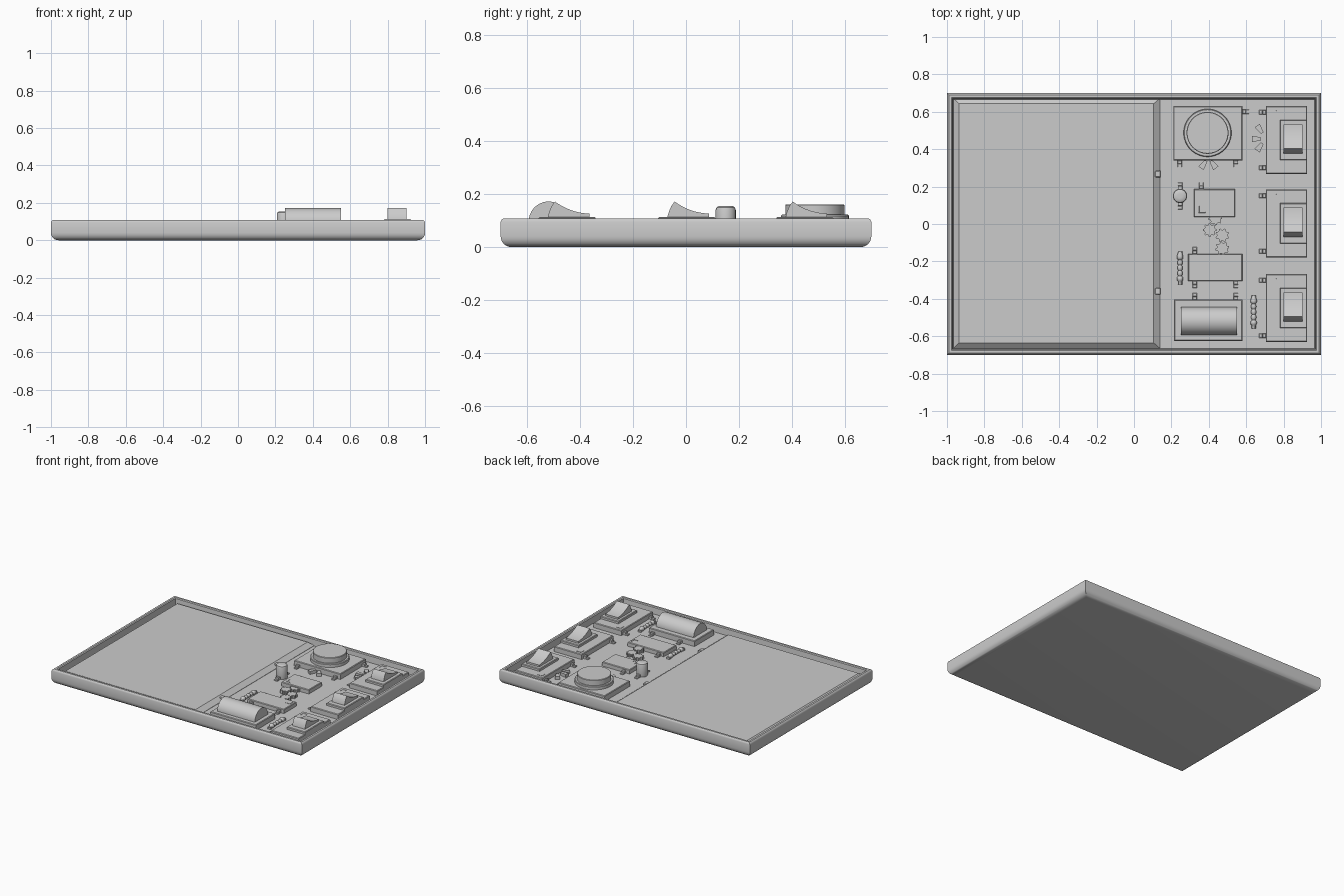
import bpy, bmesh, math
from mathutils import Matrix, Vector

if "Cube" in bpy.data.objects:
    bpy.data.objects.remove(bpy.data.objects["Cube"])

FLOOR = 0.058


def finish(name, bm, smooth=None):
    bmesh.ops.recalc_face_normals(bm, faces=bm.faces)
    me = bpy.data.meshes.new(name)
    bm.to_mesh(me)
    bm.free()
    ob = bpy.data.objects.new(name, me)
    bpy.context.collection.objects.link(ob)
    if smooth:
        bpy.ops.object.select_all(action='DESELECT')
        ob.select_set(True)
        bpy.context.view_layer.objects.active = ob
        bpy.ops.object.shade_smooth_by_angle(angle=math.radians(smooth))
    return ob


def loft(name, rings, smooth=None):
    """Skin a stack of point rings and cap both ends."""
    bm = bmesh.new()
    loops = [[bm.verts.new(p) for p in r] for r in rings]
    for a, b in zip(loops, loops[1:]):
        n = len(a)
        for i in range(n):
            bm.faces.new((a[i], a[(i + 1) % n], b[(i + 1) % n], b[i]))
    bm.faces.new(loops[0])
    bm.faces.new(loops[-1])
    return finish(name, bm, smooth)


def rect(x0, x1, y0, y1, z):
    return [(x0, y0, z), (x1, y0, z), (x1, y1, z), (x0, y1, z)]


def box(name, x0, x1, y0, y1, z0, z1, c=0.004):
    return loft(name, [rect(x0, x1, y0, y1, z0), rect(x0, x1, y0, y1, z1 - c),
                       rect(x0 + c, x1 - c, y0 + c, y1 - c, z1)])


def turned(name, x, y, profile, n=40):
    """Lathe (radius, z) points around a vertical axis."""
    return loft(name, [[(x + r * math.cos(2 * math.pi * i / n), y + r * math.sin(2 * math.pi * i / n), z)
                        for i in range(n)] for r, z in profile], 35)


def extrude_x(name, x0, x1, yz, smooth=35):
    return loft(name, [[(x, y, z) for y, z in yz] for x in (x0, x1)], smooth)


def leg(x, y, dx, dy):
    """Bent terminal: a high stub out of the module and a low foot."""
    w, l = 0.012, 0.018
    for k, top in ((0, 0.078), (1, 0.066)):
        cx, cy = x + dx * l * (k + .5), y + dy * l * (k + .5)
        hx, hy = (l / 2, w) if dx else (w, l / 2)
        box("terminal", cx - hx, cx + hx, cy - hy, cy + hy, FLOOR - .003, top, .002)


def corner_mark(x, y, z, sx, sy):
    l, t = 0.036 * sx, 0.036 * sy
    for ex, ey in ((l, .004 * sy), (.004 * sx, t)):
        box("corner_mark", min(x, x + ex), max(x, x + ex), min(y, y + ey), max(y, y + ey), z - .002, z + .002, .0005)


# Tray with rounded underside, thin rim and sunken floor
R = 0.04
rings = []
for i in range(7):
    a = math.pi / 2 * i / 6
    d = R * (1 - math.sin(a))
    rings.append(rect(-1 + d, 1 - d, -.7 + d, .7 - d, R * (1 - math.cos(a))))
for d, z in ((0, .095), (.003, .103), (.010, .108), (.024, .108), (.030, .103), (.034, FLOOR)):
    rings.append(rect(-1 + d, 1 - d, -.7 + d, .7 - d, z))
loft("tray", rings, 35)

# Raised panel with sloped edges
loft("display_panel", [rect(-.966, .14, -.666, .674, FLOOR - .002), rect(-.966, .14, -.666, .674, FLOOR + .002),
                       rect(-.935, .105, -.635, .643, .086)])
for y in (.267, -.36):
    box("panel_clip", .11, .142, y - .018, y + .018, FLOOR, .08)

# Flat modules: x0, x1, y0, y1, top
for name, x0, x1, y0, y1, z in (("dial_module", .21, .58, .34, .63, .098),
                                ("upper_chip", .32, .54, .037, .187, .088),
                                ("lower_chip", .29, .58, -.305, -.16, .088),
                                ("roller_module", .215, .58, -.625, -.405, .098)):
    box(name, x0, x1, y0, y1, FLOOR - .003, z)
for x, y, dy in ((.245, .34, -1), (.545, .34, -1), (.36, .187, 1), (.325, -.16, 1), (.325, -.305, -1),
                 (.545, -.305, -1), (.325, -.405, 1), (.545, -.405, 1)):
    leg(x, y, 0, dy)
leg(.58, .6, 1, 0)
corner_mark(.345, .06, .088, 1, 1)
corner_mark(.565, -.215, .088, -1, 1)

# Round dial on its collar
turned("dial_collar", .393, .487, [(.128, .09), (.128, .118), (.124, .122), (.110, .122)], 48)
turned("dial", .393, .487, [(.112, .10), (.112, .158), (.109, .161)], 48)

# Half-round roller
extrude_x("roller", .25, .55, [(-.519 + .075 * math.cos(math.pi * i / 24), .097 + .075 * math.sin(math.pi * i / 24))
                               for i in range(25)])

# Three rocker switches
for yc in (.449, .003, -.449):
    box("switch_module", .705, .925, yc - .181, yc + .181, FLOOR - .003, .095)
    box("switch_frame", .78, .925, yc - .108, yc + .108, .09, .113)
    prof = [(yc - .074, .10), (yc - .072, .118), (yc - .067, .135), (yc - .059, .154), (yc - .046, .172)]
    p0, p1, p2 = Vector((yc - .046, .172)), Vector((yc + .01, .130)), Vector((yc + .084, .126))
    for i in range(1, 11):
        t = i / 10
        prof.append(tuple(p0 * (1 - t) ** 2 + p1 * 2 * t * (1 - t) + p2 * t * t))
    prof.append((yc + .084, .10))
    extrude_x("switch_rocker", .80, .90, prof)
    leg(.705, yc + .148, -1, 0)
    leg(.705, yc - .148, -1, 0)
    corner_mark(.725, yc + .158, .095, 1, -1)

# Upright capacitor with leads
turned("capacitor", .246, .15, [(.036, FLOOR - .002), (.038, .066), (.038, .140), (.035, .149), (.028, .154), (.012, .155)])
for s in (1, -1):
    leg(.246, .15 + .036 * s, 0, s)


# Cogs lying on the floor
def cog(x, y, z, turn, r=.037, n=8):
    pts = []
    for i in range(n):
        for f, k in ((-.32, .78), (-.16, 1), (.16, 1), (.32, .78)):
            a = turn + 2 * math.pi * (i + f) / n
            pts.append((x + r * k * math.cos(a), y + r * k * math.sin(a)))
    loft("cog", [[(px, py, h) for px, py in pts] for h in (FLOOR - .002, z)])


for x, y, z, t in ((.405, -.032, .084, 0), (.472, -.06, .080, .4), (.472, -.13, .084, .2), (.435, .03, .078, .1)):
    cog(x, y, z, t)

# Beaded resistors
for x, y in ((.246, -.235), (.640, -.47)):
    prof = []
    for k in range(5):
        c, r = y + (k - 2) * .029, (.017 if k in (0, 4) else .014)
        prof += [(c - .0145, .009), (c - .008, r * .93), (c, r), (c + .008, r * .93)]
    prof = [(y - .088, .008)] + prof + [(y + .088, .008)]
    loft("resistor", [[(x + r * math.cos(math.pi * i / 8), v, .072 + r * math.sin(math.pi * i / 8))
                       for i in range(16)] for v, r in prof], 50)
    for s in (1, -1):
        box("resistor_foot", x - .012, x + .012, y + s * .08 - .009, y + s * .08 + .009, FLOOR - .003, .07, .002)


# Flared vanes fanned beside the dial and top switch
def vane(x, y, angle):
    m = Matrix.Translation((x, y, 0)) @ Matrix.Rotation(angle, 4, 'Z')
    sec = lambda u, w: [m @ Vector((u, v * w, z)) for v, z in ((-1, FLOOR), (1, FLOOR), (1, .08), (-1, .08))]
    loft("vane", [sec(-.024, .008), sec(.024, .017)])


for x, y, deg in ((.672, .506, 125), (.655, .455, 180), (.672, .412, 235), (.372, .318, 235), (.424, .318, 305)):
    vane(x, y, math.radians(deg))
